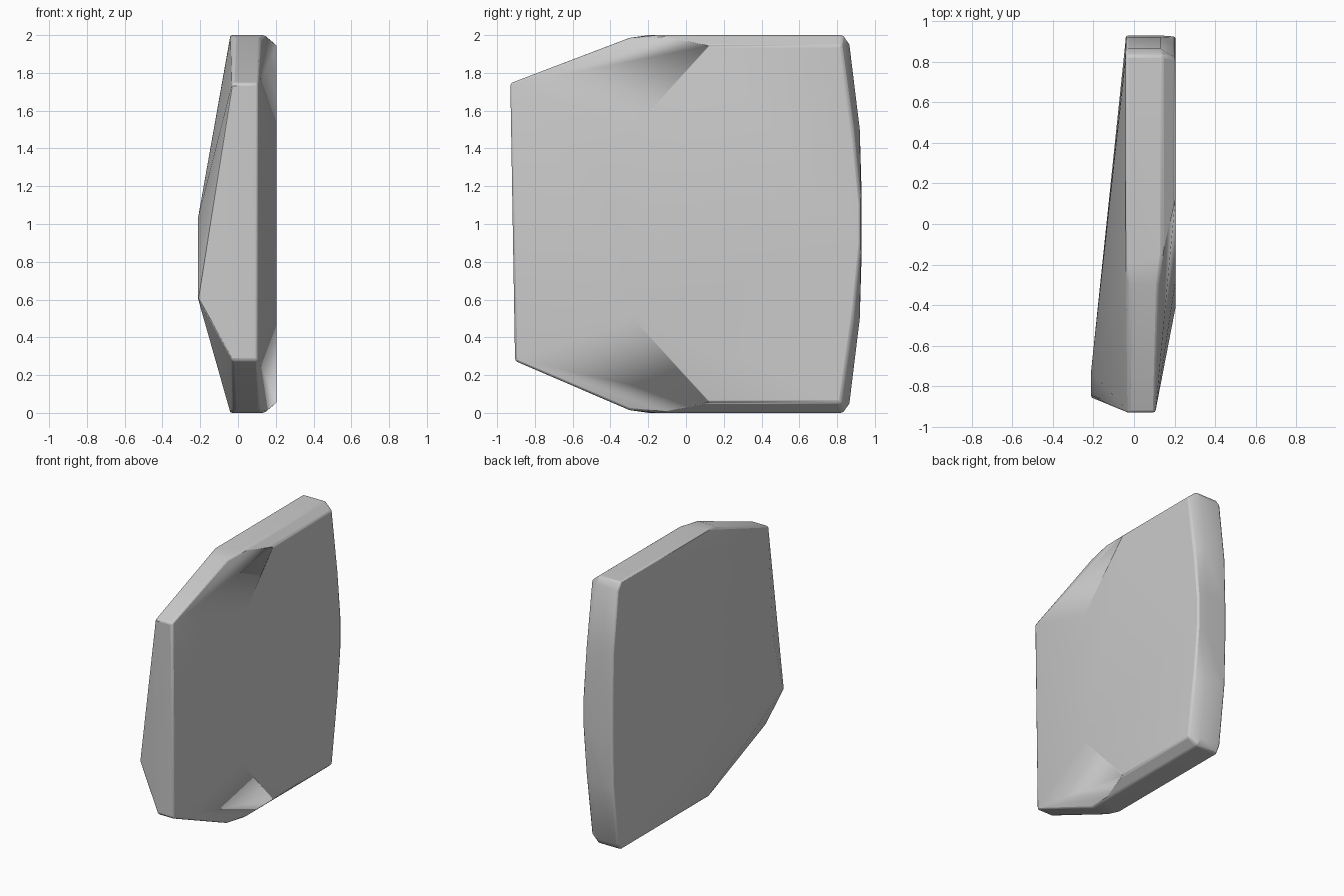
import bpy
import bmesh
from mathutils import Vector

default_cube = bpy.data.objects.get("Cube")
if default_cube:
    bpy.data.objects.remove(default_cube, do_unlink=True)

MIDDLE = 1.0   # height of the mirror plane
INNER = -0.04  # x of the thin rim on the bulging side
OUTER = 0.205  # x of the broad flat side


def mirrored(x, profile):
    """Points at one x, given as (y, distance from the middle height), above and below."""
    points = []
    for y, offset in profile:
        points.append(Vector((x, y, MIDDLE + offset)))
        points.append(Vector((x, y, MIDDLE - offset)))
    return points


# Broad flat side, with an arched back edge
points = mirrored(OUTER, [(0.13, 0.945), (-0.28, 0.5), (-0.41, 0.2),
                          (0.82, 0.945), (0.89, 0.45), (0.925, 0.1)])

# Narrow rim: flat top and bottom, chamfered towards the broad side
points += mirrored(0.14, [(0.83, 1), (-0.15, 1)])
points += mirrored(0.12, [(-0.3, 0.985)])
points += mirrored(INNER, [(0.83, 1), (-0.2, 1)])
points += mirrored(INNER + 0.02, [(-0.3, 0.985)])

# Curved back
for x in (INNER, 0.13):
    points += mirrored(x, [(0.865, 0.95), (0.92, 0.5), (0.93, 0.15)])

# Front end
front_top, front_bottom = 1.745, 0.275
for x in (-0.03, 0.105):
    points.append(Vector((x, -0.93, front_top)))
    points.append(Vector((x, -0.905, front_bottom)))

# Peak of the bulging side
points.append(Vector((-0.212, -0.73, 1.03)))
points.append(Vector((-0.212, -0.855, 0.6)))

# Wrap the points in one closed faceted shell
shell = bmesh.new()
for point in points:
    shell.verts.new(point)
hull = bmesh.ops.convex_hull(shell, input=shell.verts[:])
unused = {item for key in ("geom_interior", "geom_unused") for item in hull[key]
          if isinstance(item, bmesh.types.BMVert)}
bmesh.ops.delete(shell, geom=list(unused), context="VERTS")
bmesh.ops.dissolve_limit(shell, angle_limit=0.01, verts=shell.verts[:], edges=shell.edges[:])
bmesh.ops.recalc_face_normals(shell, faces=shell.faces[:])
mesh = bpy.data.meshes.new("panel")
shell.to_mesh(mesh)
shell.free()
panel = bpy.data.objects.new("panel", mesh)
bpy.context.collection.objects.link(panel)

# Plain grey finish
grey = bpy.data.materials.new("plain grey")
grey.use_nodes = True
colour = (0.6, 0.6, 0.6, 1.0)
grey.diffuse_color = colour
grey.node_tree.nodes["Principled BSDF"].inputs["Base Color"].default_value = colour
mesh.materials.append(grey)

# Small rounding on the sharp edges
rounding = panel.modifiers.new("rounding", "BEVEL")
rounding.width = 0.012
rounding.segments = 2
rounding.limit_method = "ANGLE"
rounding.angle_limit = 0.6

bpy.ops.object.select_all(action="DESELECT")
panel.select_set(True)
bpy.context.view_layer.objects.active = panel
bpy.ops.object.shade_smooth_by_angle(angle=0.5)
